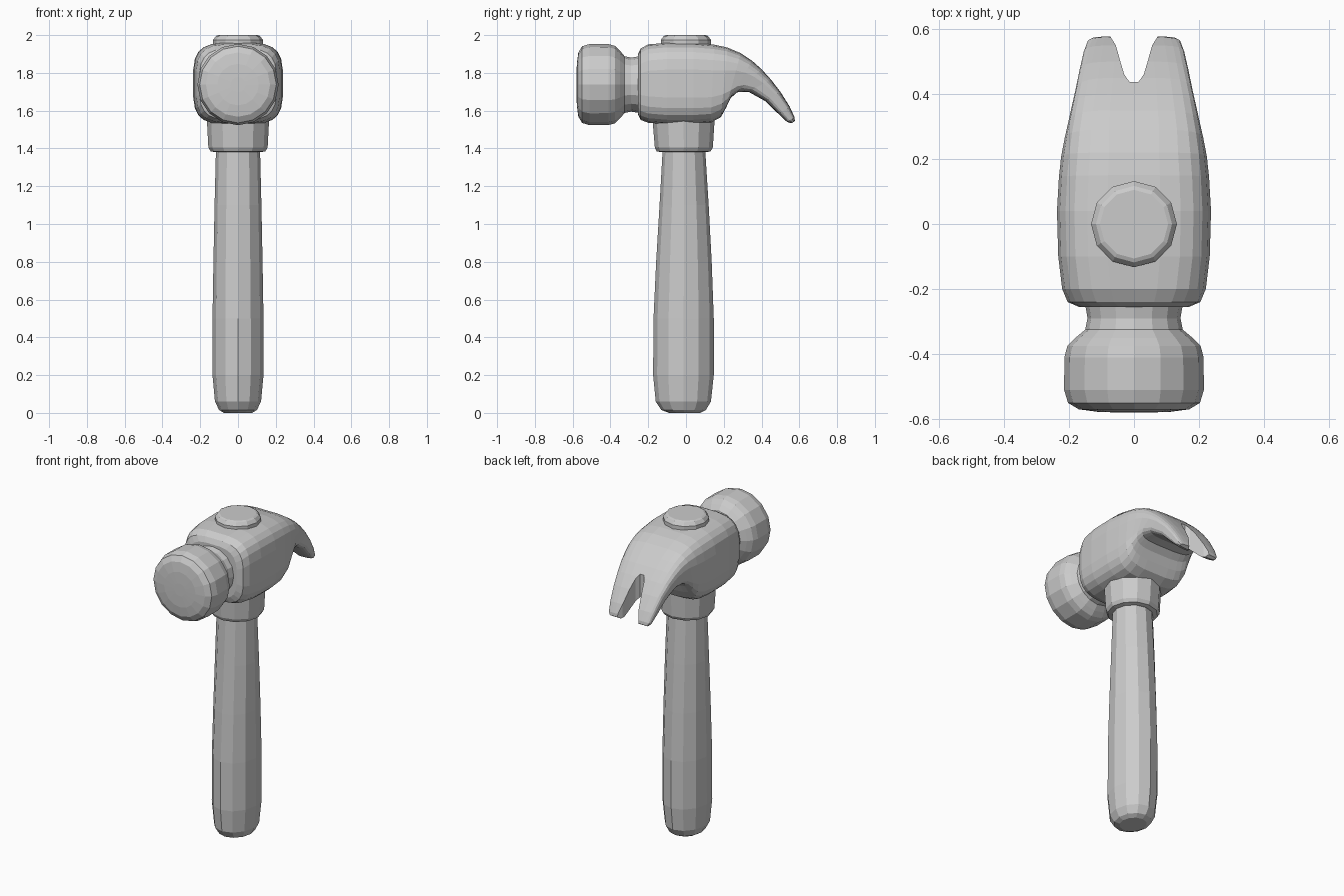
import bpy, bmesh
from math import cos, sin, pi
from mathutils import Vector


def loft(name, rings):
    """Skin a list of closed rings and cap both ends."""
    bm = bmesh.new()
    rows = [[bm.verts.new(p) for p in ring] for ring in rings]
    n = len(rows[0])
    for a, b in zip(rows, rows[1:]):
        for i in range(n):
            j = (i + 1) % n
            bm.faces.new((a[i], a[j], b[j], b[i]))
    bm.faces.new(rows[0])
    bm.faces.new(rows[-1])
    bmesh.ops.recalc_face_normals(bm, faces=bm.faces)
    mesh = bpy.data.meshes.new(name)
    bm.to_mesh(mesh)
    bm.free()
    obj = bpy.data.objects.new(name, mesh)
    bpy.context.collection.objects.link(obj)
    return obj


def oval(z, rx, y0, y1, sides=12):
    """Horizontal ellipse spanning y0..y1."""
    c, ry = (y0 + y1) / 2, (y1 - y0) / 2
    return [(rx * cos(2 * pi * i / sides), c + ry * sin(2 * pi * i / sides), z)
            for i in range(sides)]


def rounded_section(top, bottom, half, power, sides=24):
    """Superellipse section spanning top and bottom (y, z) points."""
    t, b = Vector((0, *top)), Vector((0, *bottom))
    mid, up = (t + b) / 2, (t - b) / 2
    ring = []
    for i in range(sides):
        a = 2 * pi * (i + 0.5) / sides
        c, s = cos(a), sin(a)
        u = abs(c) ** (2 / power) * (1 if c > 0 else -1)
        v = abs(s) ** (2 / power) * (1 if s > 0 else -1)
        ring.append(mid + up * v + Vector((half * u, 0, 0)))
    return ring


# Handle: oval grip, swelling toward the butt
loft("handle", [oval(*r) for r in (
    (0.0, 0.075, -0.09, 0.075), (0.015, 0.1, -0.13, 0.105),
    (0.06, 0.122, -0.16, 0.132), (0.2, 0.135, -0.174, 0.147),
    (0.5, 0.135, -0.172, 0.147), (0.8, 0.13, -0.158, 0.136),
    (1.1, 0.124, -0.14, 0.12), (1.42, 0.116, -0.122, 0.1))])

# Collar beneath the head
loft("collar", [oval(*r) for r in (
    (1.38, 0.12, -0.13, 0.11), (1.385, 0.145, -0.155, 0.13),
    (1.405, 0.157, -0.165, 0.142), (1.56, 0.165, -0.178, 0.152))])

# Handle end showing through the top of the head
loft("top_plug", [oval(*r) for r in (
    (1.93, 0.132, -0.133, 0.132), (1.975, 0.132, -0.133, 0.132),
    (1.995, 0.117, -0.118, 0.117), (2.0, 0.105, -0.106, 0.105))])

# Head block flowing into the curved claw: top point, bottom point, half width
head = loft("head_and_claw", [rounded_section(*s) for s in (
    ((-0.255, 1.9), (-0.255, 1.58), 0.17, 3.2),
    ((-0.24, 1.93), (-0.24, 1.55), 0.205, 3.4),
    ((-0.2, 1.952), (-0.2, 1.535), 0.222, 3.6),
    ((-0.1, 1.96), (-0.1, 1.527), 0.234, 3.8),
    ((0.04, 1.96), (0.04, 1.527), 0.238, 3.8),
    ((0.15, 1.95), (0.13, 1.535), 0.232, 3.8),
    ((0.22, 1.935), (0.185, 1.565), 0.225, 3.8),
    ((0.29, 1.905), (0.212, 1.615), 0.214, 4),
    ((0.35, 1.865), (0.235, 1.665), 0.203, 4),
    ((0.40, 1.82), (0.27, 1.697), 0.193, 4),
    ((0.45, 1.765), (0.33, 1.7), 0.181, 4),
    ((0.50, 1.7), (0.42, 1.65), 0.168, 4),
    ((0.55, 1.62), (0.49, 1.582), 0.155, 4),
    ((0.575, 1.565), (0.535, 1.54), 0.143, 4),
    ((0.577, 1.545), (0.558, 1.533), 0.13, 4))])

# Nail slot cut between the prongs
half = [(0.014, 0.437), (0.03, 0.46), (0.042, 0.5), (0.056, 0.55), (0.075, 0.58), (0.1, 0.63)]
outline = half + [(-x, y) for x, y in reversed(half)]
cutter = loft("slot_cutter", [[(x, y, z) for x, y in outline] for z in (1.4, 2.1)])
cutter.hide_render = True
cut = head.modifiers.new("slot", 'BOOLEAN')
cut.operation, cut.solver, cut.object = 'DIFFERENCE', 'EXACT', cutter
bpy.context.view_layer.objects.active = head
bpy.ops.object.modifier_apply(modifier=cut.name)
bpy.data.objects.remove(cutter)

# Neck and striking face, turned about the y axis
loft("striking_face", [
    [(r * cos(2 * pi * i / 16), y, 1.738 + r * sin(2 * pi * i / 16)) for i in range(16)]
    for y, r in ((-0.22, 0.155), (-0.26, 0.148), (-0.29, 0.143), (-0.325, 0.15),
                 (-0.35, 0.18), (-0.375, 0.205), (-0.41, 0.214), (-0.51, 0.215),
                 (-0.55, 0.203), (-0.57, 0.17), (-0.578, 0.11), (-0.58, 0.04))])
